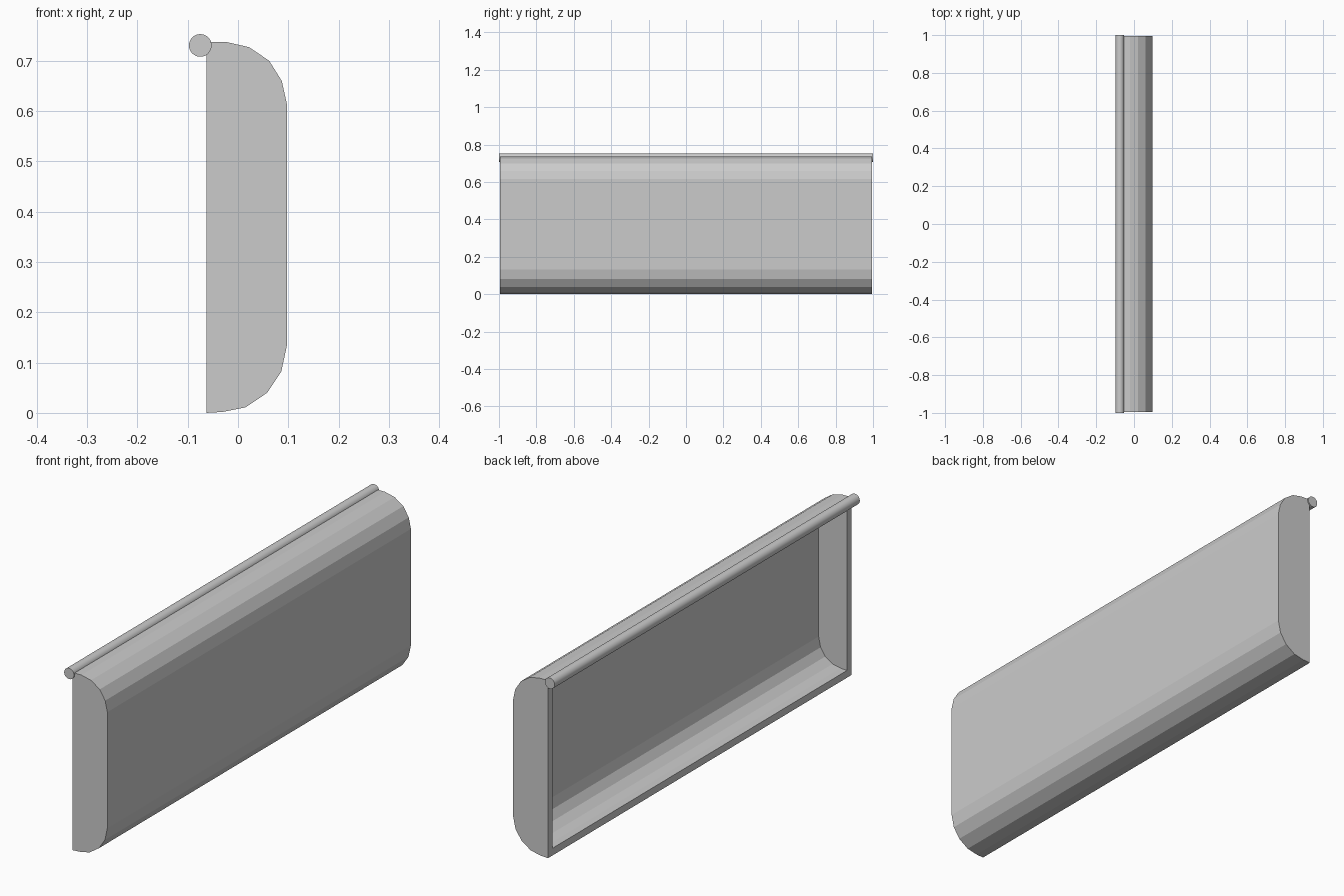
import bpy, bmesh
from mathutils import Vector

cube = bpy.data.objects.get("Cube")
if cube:
    bpy.data.objects.remove(cube, do_unlink=True)

WALL = 0.03
HALF = 0.995

grey = bpy.data.materials.new("light_grey")
grey.use_nodes = True
colour = (0.6, 0.6, 0.6, 1)
grey.diffuse_color = colour
grey.node_tree.nodes["Principled BSDF"].inputs["Base Color"].default_value = colour


def finish(bm, name):
    bmesh.ops.recalc_face_normals(bm, faces=bm.faces)
    mesh = bpy.data.meshes.new(name)
    bm.to_mesh(mesh)
    bm.free()
    mesh.materials.append(grey)
    obj = bpy.data.objects.new(name, mesh)
    bpy.context.collection.objects.link(obj)
    return obj


def inset_profile(points, dist):
    """Offset an open profile inward, keeping its ends on the open side."""
    pts = [Vector(p) for p in points]
    normals = []
    for a, b in zip(pts, pts[1:]):
        d = (b - a).normalized()
        normals.append(Vector((-d.y, d.x)))
    result = [pts[0] + Vector((0, dist))]
    for p, n, m in zip(pts[1:-1], normals, normals[1:]):
        result.append(p + (n + m) * dist / (1 + n.dot(m)))
    result.append(pts[-1] - Vector((0, dist)))
    return result


# Cross-section of the panel, from the lower rim round to the upper rim
outer = [(-0.063, 0), (-0.03, 0.002), (0.015, 0.011), (0.058, 0.04),
         (0.086, 0.082), (0.097, 0.133), (0.097, 0.615), (0.087, 0.66),
         (0.062, 0.7), (0.022, 0.727), (-0.022, 0.737), (-0.063, 0.737)]
inner = inset_profile(outer, WALL)

# Hollow panel, open towards -x
bm = bmesh.new()


def loop(profile, y):
    return [bm.verts.new((x, y, z)) for x, z in profile]


skins = [[loop(outer, s * HALF) for s in (-1, 1)],
         [loop(inner, s * (HALF - WALL)) for s in (-1, 1)]]
for near, far in skins:
    for i in range(len(near) - 1):
        bm.faces.new((near[i], near[i + 1], far[i + 1], far[i]))
    bm.faces.new(near)
    bm.faces.new(far)
# Flat rim round the opening
rims = [[near[0], near[-1], far[-1], far[0]] for near, far in skins]
for i in range(4):
    j = (i + 1) % 4
    bm.faces.new((rims[0][i], rims[0][j], rims[1][j], rims[1][i]))
finish(bm, "hollow_panel")

# Hinge rod along the upper rim
bpy.ops.mesh.primitive_cylinder_add(vertices=32, radius=0.0225, depth=2,
                                    location=(-0.075, 0, 0.7305),
                                    rotation=(1.5707963, 0, 0))
rod = bpy.context.object
rod.name = "hinge_rod"
rod.data.materials.append(grey)
bpy.ops.object.shade_smooth_by_angle()
